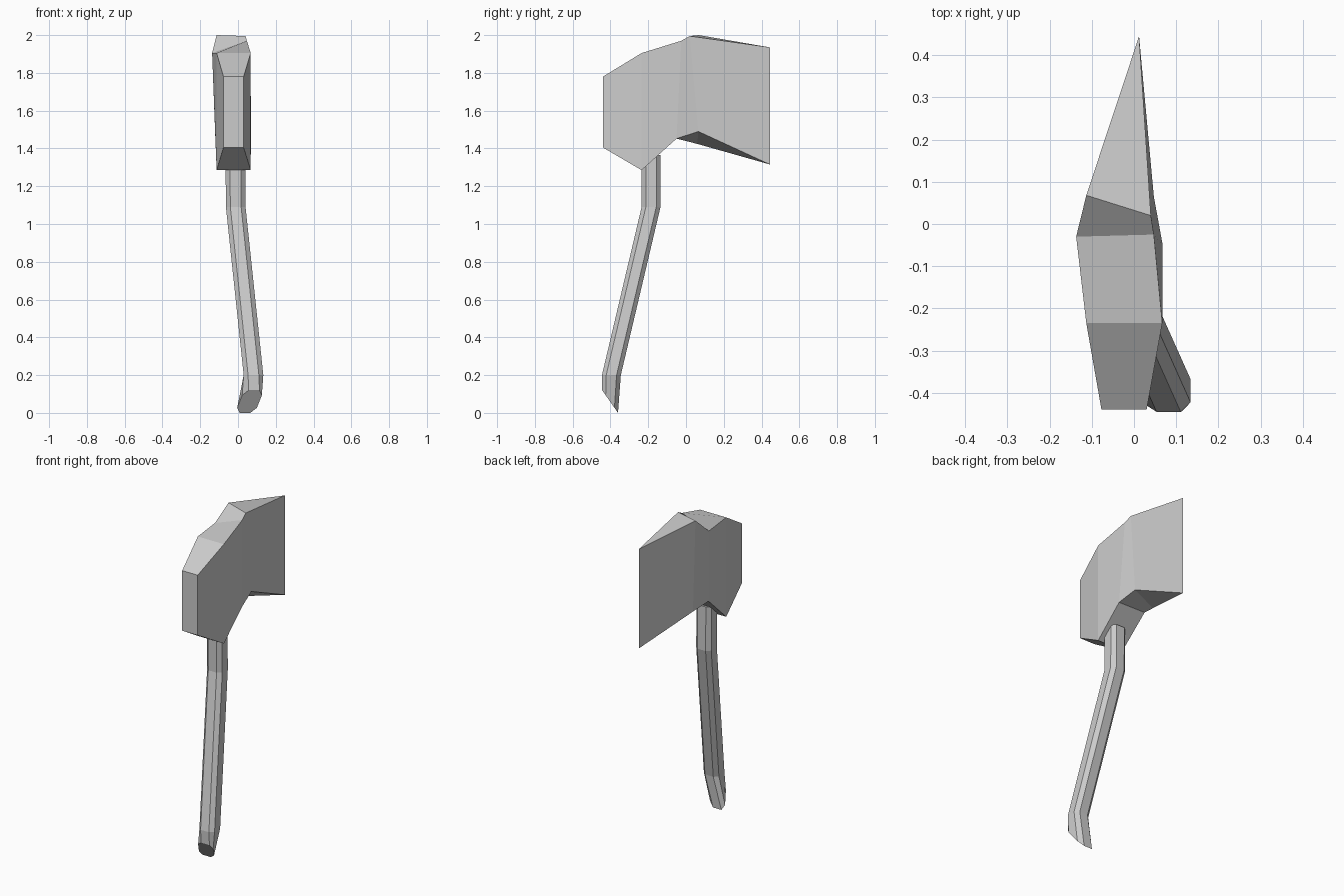
import bpy, bmesh
from mathutils import Vector

if "Cube" in bpy.data.objects:
    bpy.data.objects.remove(bpy.data.objects["Cube"])


def loft(name, rings):
    """Skin a run of equal-sized vertex rings and cap both ends."""
    bm = bmesh.new()
    rows = [[bm.verts.new(p) for p in ring] for ring in rings]
    n = len(rows[0])
    for a, b in zip(rows, rows[1:]):
        for i in range(n):
            j = (i + 1) % n
            bm.faces.new((a[i], a[j], b[j], b[i]))
    bm.faces.new(rows[0])
    bm.faces.new(rows[-1])
    bmesh.ops.remove_doubles(bm, verts=bm.verts, dist=0.0005)
    # drop the collapsed faces at the cutting edge
    flat = [f for f in bm.faces if f.calc_area() < 1e-7]
    bmesh.ops.delete(bm, geom=flat, context='FACES_ONLY')
    bmesh.ops.recalc_face_normals(bm, faces=bm.faces)
    mesh = bpy.data.meshes.new(name)
    bm.to_mesh(mesh)
    bm.free()
    obj = bpy.data.objects.new(name, mesh)
    bpy.context.collection.objects.link(obj)
    return obj


def block(x0, x1, y, bottom, top):
    """Rectangular section: left top, right top, right bottom, left bottom."""
    return [(x0, y, top), (x1, y, top), (x1, y, bottom), (x0, y, bottom)]


# axe head: sections from the poll to the cutting edge
loft("axe_head", [
    block(-0.077, 0.03, -0.44, 1.405, 1.78),
    block(-0.113, 0.067, -0.235, 1.285, 1.905),
    [(-0.137, -0.03, 1.905), (0.047, -0.025, 1.97), (0.068, -0.05, 1.452), (-0.12, -0.05, 1.455)],
    [(-0.113, 0.068, 2.0), (0.04, 0.02, 1.995), (0.047, 0.065, 1.49), (-0.09, 0.06, 1.424)],
    block(0.012, 0.0122, 0.445, 1.315, 1.935),
])


def octagon(center, half_x, depth):
    """Eight-sided handle section spanned by x and a depth vector."""
    k = 0.55
    pts = [(-k, -1), (k, -1), (1, -k), (1, k), (k, 1), (-k, 1), (-1, k), (-1, -k)]
    c, u, v = Vector(center), Vector((half_x, 0, 0)), Vector(depth)
    return [c + a * u + b * v for a, b in pts]


# handle: bent shaft with a slanted butt
loft("handle", [
    octagon((0.061, -0.402, 0.06), 0.052, (-0.024, 0.042, -0.06)),
    octagon((0.082, -0.395, 0.20), 0.052, (0, 0.05, 0)),
    octagon((-0.012, -0.185, 1.09), 0.052, (0, 0.05, 0)),
    octagon((-0.014, -0.185, 1.365), 0.052, (0, 0.05, 0)),
])
